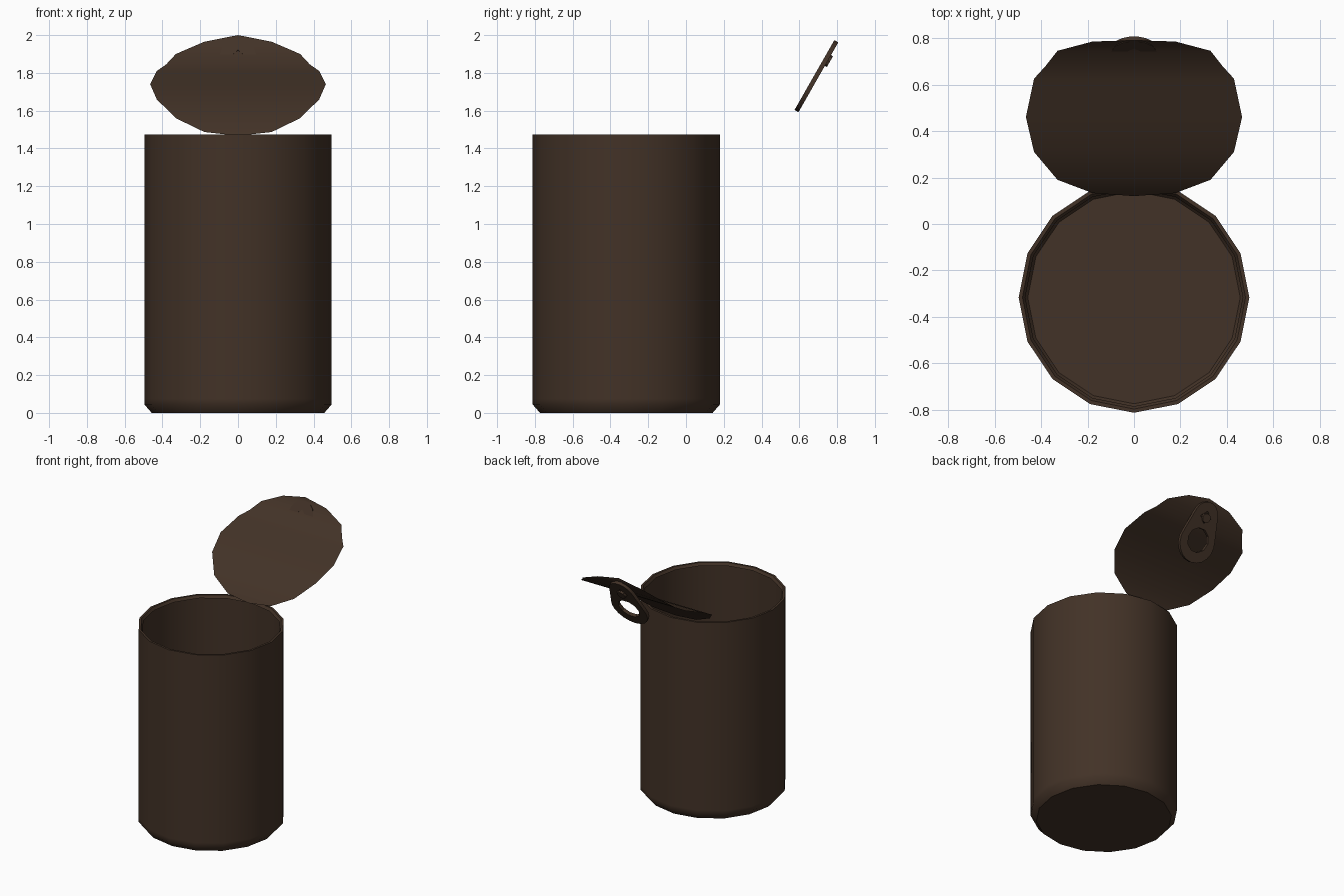
import bpy
import bmesh
from math import sin, cos, pi, radians, atan2
from mathutils import Matrix, Vector

cube = bpy.data.objects.get("Cube")
if cube:
    bpy.data.objects.remove(cube, do_unlink=True)

metal = bpy.data.materials.new("dark_brown_metal")
metal.use_nodes = True
metal.diffuse_color = (0.055, 0.032, 0.02, 1)
metal.node_tree.nodes["Principled BSDF"].inputs["Base Color"].default_value = metal.diffuse_color

SIDES = 16


def activate(obj):
    bpy.ops.object.select_all(action='DESELECT')
    obj.select_set(True)
    bpy.context.view_layer.objects.active = obj


def add_mesh(name, bm, angle):
    mesh = bpy.data.meshes.new(name)
    bm.to_mesh(mesh)
    bm.free()
    mesh.materials.append(metal)
    obj = bpy.data.objects.new(name, mesh)
    bpy.context.collection.objects.link(obj)
    activate(obj)
    bpy.ops.object.shade_smooth_by_angle(angle=radians(angle))
    return obj


def arc(cx, cy, r, start, end, n):
    """Points on an arc, angles in degrees."""
    return [(cx + r * cos(radians(start + (end - start) * i / n)),
             cy + r * sin(radians(start + (end - start) * i / n))) for i in range(n + 1)]


def add_plate(name, outlines, half_thickness, matrix):
    """Flat plate; outlines after the first one are holes."""
    curve = bpy.data.curves.new(name, 'CURVE')
    curve.dimensions = '2D'
    curve.fill_mode = 'BOTH'
    curve.extrude = half_thickness
    for points in outlines:
        spline = curve.splines.new('POLY')
        spline.points.add(len(points) - 1)
        for p, (x, y) in zip(spline.points, points):
            p.co = (x, y, 0, 1)
        spline.use_cyclic_u = True
    curve.materials.append(metal)
    obj = bpy.data.objects.new(name, curve)
    bpy.context.collection.objects.link(obj)
    obj.matrix_world = matrix
    activate(obj)
    bpy.ops.object.convert(target='MESH')
    bpy.ops.object.shade_smooth_by_angle(angle=radians(30))


# Can body: bevelled foot, straight wall and small inward lip
profile = [(0.457, 0), (0.496, 0.045), (0.496, 0.075), (0.496, 1.475),
           (0.48, 1.475), (0.468, 1.455)]
bm = bmesh.new()
rings = [[bm.verts.new((r * cos(2 * pi * i / SIDES), r * sin(2 * pi * i / SIDES) - 0.316, z))
          for i in range(SIDES)] for r, z in profile]
for low, high in zip(rings, rings[1:]):
    for i in range(SIDES):
        j = (i + 1) % SIDES
        bm.faces.new((low[i], low[j], high[j], high[i]))
bm.faces.new(rings[0][::-1])
add_mesh("can_body", bm, 45)

# Peeled lid: round sheet bent along its length, rows of (half width, y, z)
rows = [(0.178, 0.133, 1.487), (0.329, 0.19, 1.56), (0.43, 0.31, 1.66), (0.465, 0.46, 1.74),
        (0.43, 0.625, 1.81), (0.38, 0.68, 1.845), (0.329, 0.745, 1.9), (0.178, 0.785, 1.965)]
bm = bmesh.new()
pairs = [[bm.verts.new((s * x, y, z)) for s in (-1, 1)] for x, y, z in rows]
for (a, b), (c, d) in zip(pairs, pairs[1:]):
    bm.faces.new((a, b, d, c))
hinge = bm.verts.new((0, 0.12, 1.467))
tip = bm.verts.new((0, 0.79, 2.0))
bm.faces.new((hinge, pairs[0][1], pairs[0][0]))
bm.faces.new((pairs[-1][0], pairs[-1][1], tip))
add_mesh("peeled_lid", bm, 60)

# Pull tab: wide ring end below, narrow end at the lid tip
low, high = Vector((0, 0.585, 1.598)), Vector((0, 0.796, 1.968))
tilt = atan2(high.z - low.z, high.y - low.y)
place = Matrix.Translation(low) @ Matrix.Rotation(tilt, 4, 'X')
outline = arc(0, 0.142, 0.142, -200, 20, 12) + arc(0, 0.332, 0.095, 15, 165, 7)
ring_hole = arc(0, 0.157, 0.085, 0, 324, 9)
rivet_hole = arc(0, 0.32, 0.045, 0, 270, 3)
add_plate("pull_tab", [outline, ring_hole, rivet_hole], 0.012, place)

# Tongue and rivet showing at the small hole
add_plate("tab_tongue", [arc(0, 0.315, 0.033, 0, 315, 7)], 0.01,
          place @ Matrix.Translation((0, 0, -0.014)))
